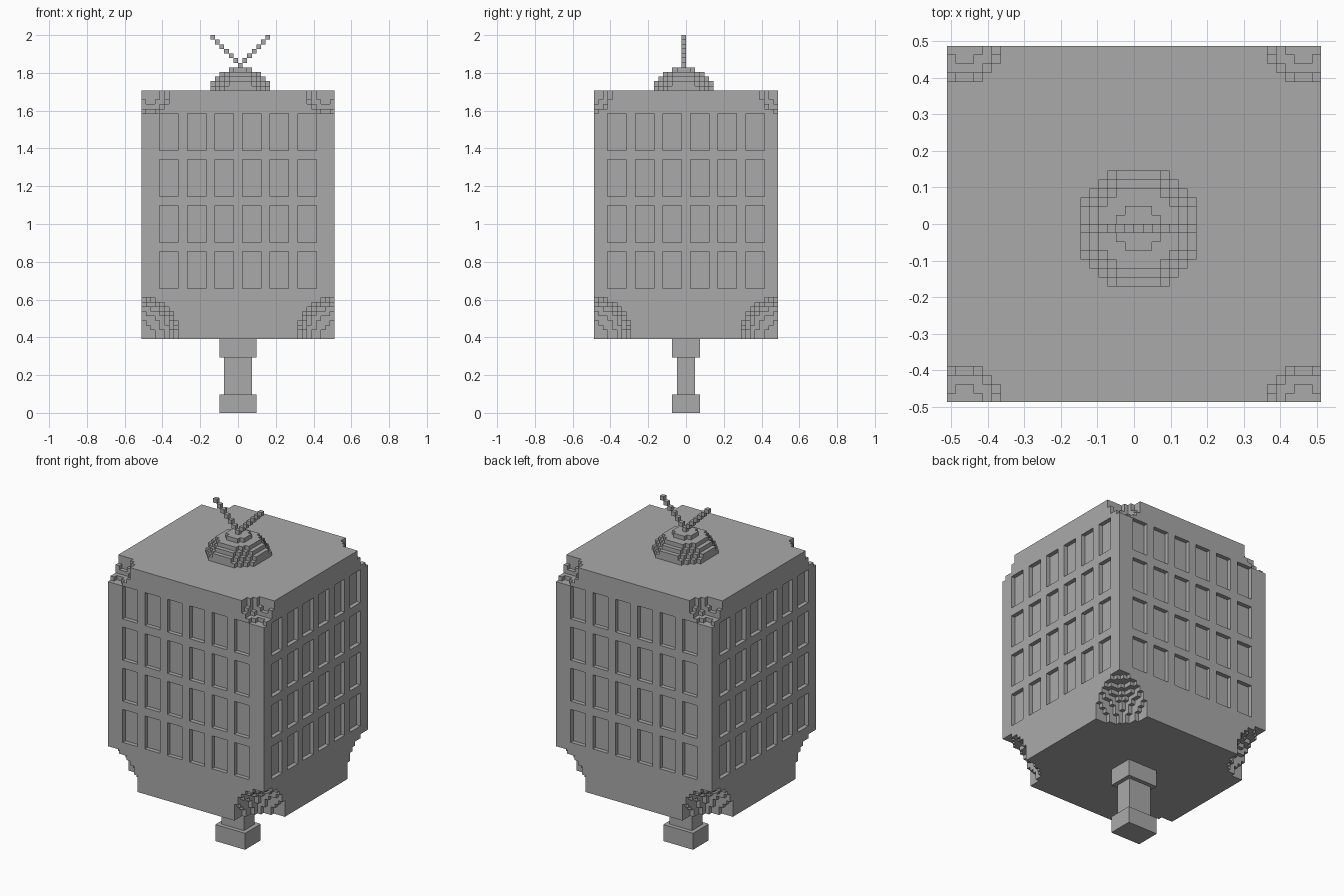
import bpy
import bmesh
from mathutils import Vector

if "Cube" in bpy.data.objects:
    bpy.data.objects.remove(bpy.data.objects["Cube"], do_unlink=True)

UNIT = 2 / 82                       # edge of one building block
HALF_X, HALF_Y = 21, 20             # tower half sizes, in blocks
BASE, ROOF = 16, 70                 # tower bottom and top, in blocks

stone = bpy.data.materials.new("stone_grey")
stone.use_nodes = True
GREY = (0.4, 0.4, 0.4, 1)
stone.diffuse_color = GREY
stone.node_tree.nodes["Principled BSDF"].inputs["Base Color"].default_value = GREY


def block_object(name, cells):
    """Skin a set of unit blocks, keeping only the exposed sides."""
    bm = bmesh.new()
    corners = {}

    def vert(point):
        key = tuple(point)
        if key not in corners:
            corners[key] = bm.verts.new(Vector(key) * UNIT)
        return corners[key]

    for cell in cells:
        for axis in range(3):
            u, v = (axis + 1) % 3, (axis + 2) % 3
            for step in (-1, 1):
                beside = list(cell)
                beside[axis] += step
                if tuple(beside) in cells:
                    continue
                ring = []
                for du, dv in ((0, 0), (1, 0), (1, 1), (0, 1)):
                    p = list(cell)
                    p[axis] += step > 0
                    p[u] += du
                    p[v] += dv
                    ring.append(vert(p))
                bm.faces.new(ring if step > 0 else ring[::-1])
    mesh = bpy.data.meshes.new(name)
    bm.to_mesh(mesh)
    bm.free()
    mesh.materials.append(stone)
    obj = bpy.data.objects.new(name, mesh)
    bpy.context.collection.objects.link(obj)
    return obj


def box(name, half_x, half_y, low, high):
    """Plain block, sized in building blocks."""
    bpy.ops.mesh.primitive_cube_add(size=1, location=(0, 0, (low + high) / 2 * UNIT))
    obj = bpy.context.object
    obj.name = name
    obj.scale = (2 * half_x * UNIT, 2 * half_y * UNIT, (high - low) * UNIT)
    bpy.ops.object.transform_apply(location=False, rotation=False, scale=True)
    obj.data.materials.append(stone)


def in_ball(point, centre, radius):
    return (Vector(point) - Vector(centre)).length_squared < radius ** 2


def in_window(along, z):
    return (-17 <= along < 17 and (along + 17) % 6 < 4
            and BASE + 11 <= z < ROOF - 5 and (z - BASE - 11) % 10 < 8)


def in_tower(x, y, z):
    # Windows are sunk one block into all four walls
    if x in (-HALF_X, HALF_X - 1) and in_window(y, z):
        return False
    if y in (-HALF_Y, HALF_Y - 1) and in_window(x, z):
        return False
    # Rounded bites out of the corners, mirrored on both axes
    p = (abs(x + 0.5), abs(y + 0.5), z + 0.5)
    if z < BASE + 10:
        return not in_ball(p, (HALF_X, HALF_Y, BASE + 1), 8)
    if z > ROOF - 7:
        return not in_ball(p, (HALF_X - 2, HALF_Y, ROOF - 1), 4)
    return True


# Tower with recessed windows and broken corners
block_object("tower", {
    (x, y, z)
    for x in range(-HALF_X, HALF_X)
    for y in range(-HALF_Y, HALF_Y)
    for z in range(BASE, ROOF)
    if in_tower(x, y, z)})

# Stepped dome on the roof
DOME = (0, -1, ROOF - 3)
block_object("roof_dome", {
    (x, y, z)
    for x in range(-8, 9)
    for y in range(-9, 8)
    for z in range(ROOF, ROOF + 5)
    if in_ball((x, y, z), DOME, 7.5)})

# V-shaped antenna: a shared foot and two stepped rods
block_object("antenna_foot", {(0, -1, ROOF + 5)})
for name, side in (("antenna_left", 1), ("antenna_right", -1)):
    block_object(name, {(side * k, -1, ROOF + 5 + k) for k in range(1, 7)})

# Stem under the tower
box("stem_foot", 4, 3, 0, 4)
box("stem_shaft", 3, 2, 4, 12)
box("stem_collar", 4, 3, 12, BASE)
